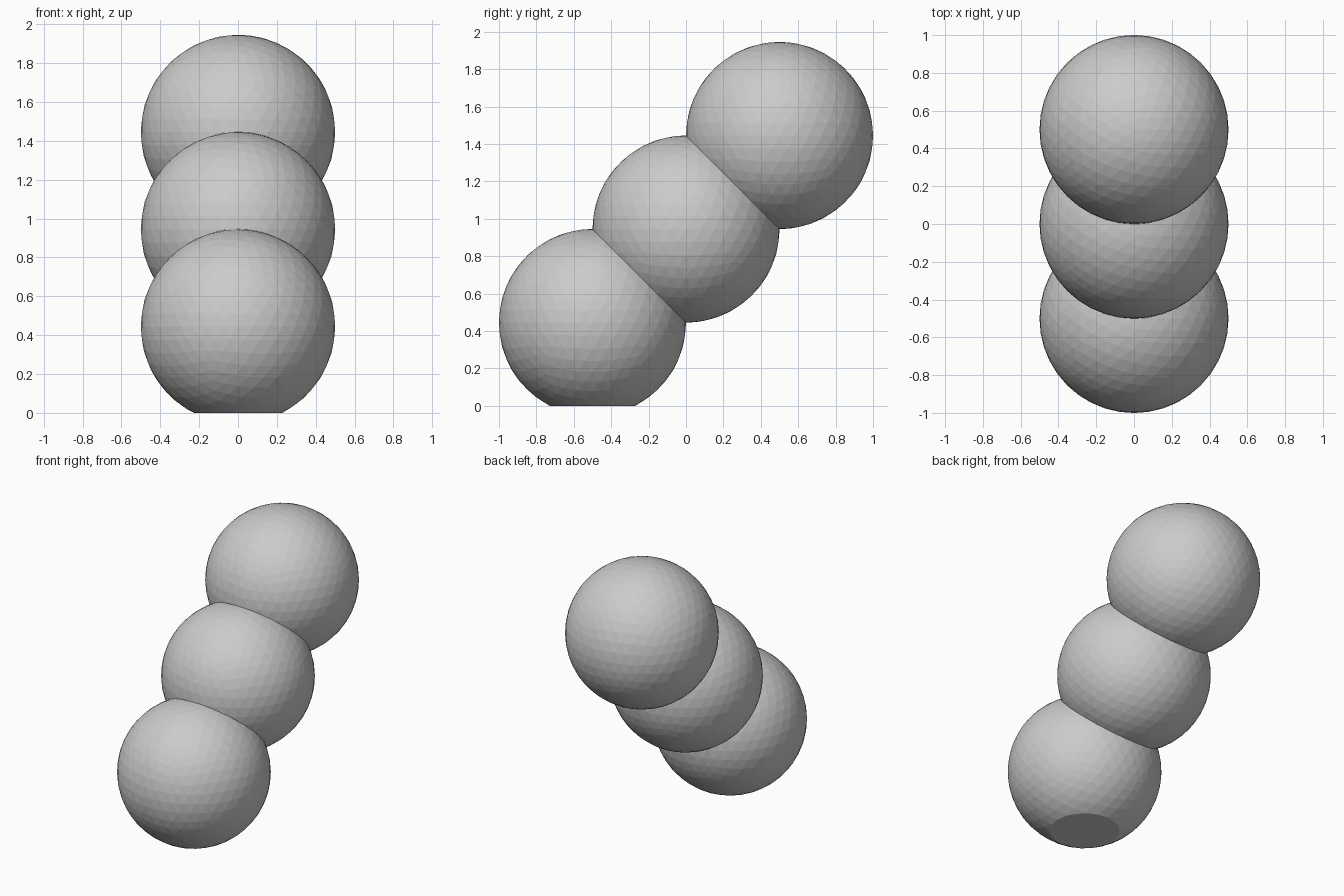
import bpy, bmesh
from mathutils import Vector

if "Cube" in bpy.data.objects:
    bpy.data.objects.remove(bpy.data.objects["Cube"])

R = 0.5
CENTRES = [Vector((0, -0.5, 0.445)), Vector((0, 0, 0.945)), Vector((0, 0.5, 1.445))]
NAMES = ["lower_ball", "middle_ball", "upper_ball"]


def cut(bm, point, normal, fill=False):
    """Remove everything on the side the normal points to, optionally capping."""
    geom = bm.verts[:] + bm.edges[:] + bm.faces[:]
    res = bmesh.ops.bisect_plane(bm, geom=geom, dist=1e-5, plane_co=point,
                                 plane_no=normal, clear_outer=True)
    if fill:
        edges = [e for e in res["geom_cut"] if isinstance(e, bmesh.types.BMEdge)]
        bmesh.ops.holes_fill(bm, edges=edges, sides=0)


for i, (name, c) in enumerate(zip(NAMES, CENTRES)):
    # faceted ball
    bm = bmesh.new()
    bmesh.ops.create_icosphere(bm, subdivisions=4, radius=R * 1.001)
    bmesh.ops.translate(bm, verts=bm.verts, vec=c)
    # trim at the seam plane shared with each neighbouring ball
    for j in (i - 1, i + 1):
        if 0 <= j < len(CENTRES):
            cut(bm, (c + CENTRES[j]) / 2, CENTRES[j] - c)
    # flat foot
    if i == 0:
        cut(bm, Vector((0, 0, 0)), Vector((0, 0, -1)), fill=True)
    bmesh.ops.recalc_face_normals(bm, faces=bm.faces)
    mesh = bpy.data.meshes.new(name)
    bm.to_mesh(mesh)
    bm.free()
    bpy.context.collection.objects.link(bpy.data.objects.new(name, mesh))
